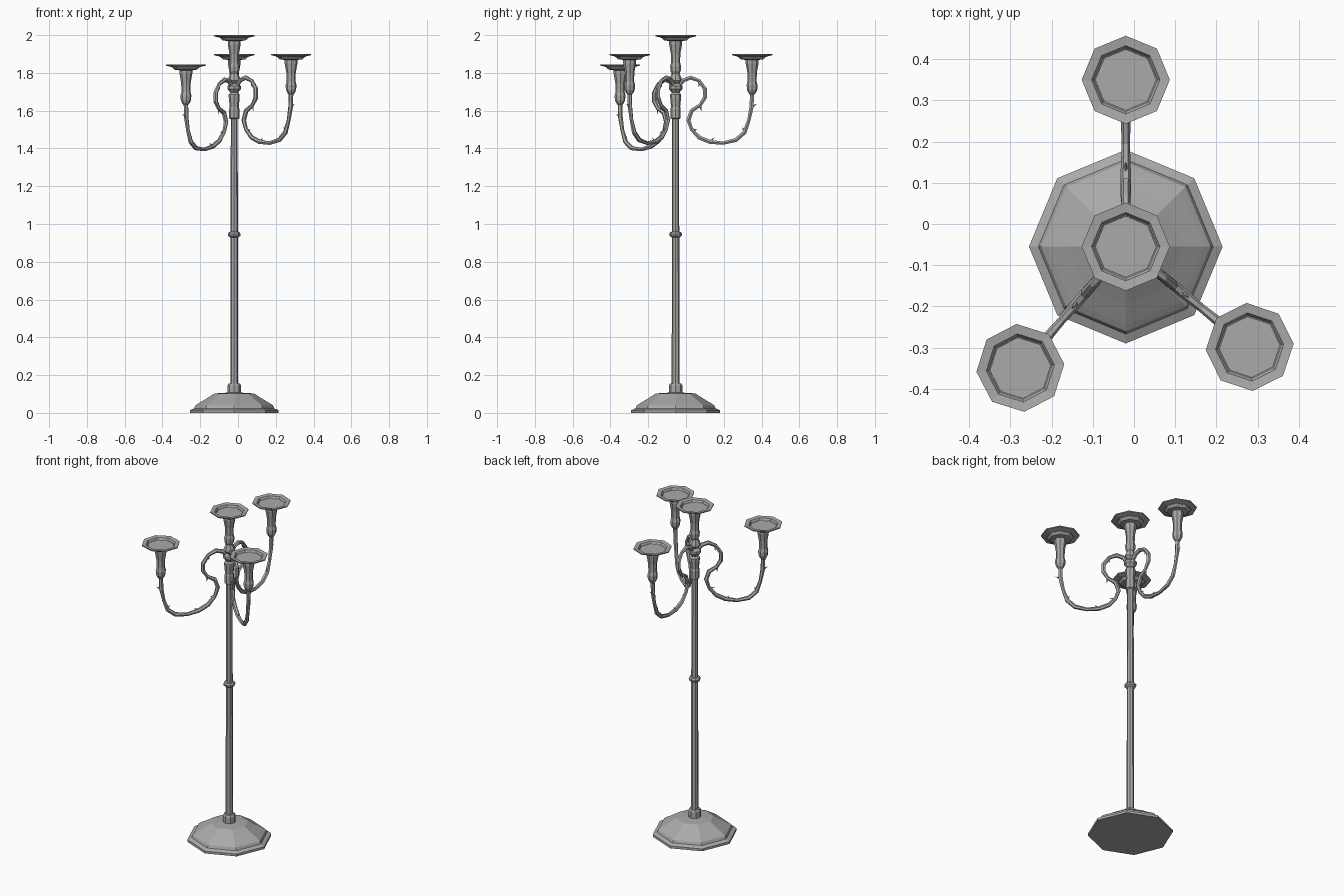
import bpy, bmesh, math
from mathutils import Vector, Matrix

cube = bpy.data.objects.get("Cube")
if cube:
    bpy.data.objects.remove(cube, do_unlink=True)

GREY = (0.40, 0.40, 0.40, 1)
metal = bpy.data.materials.new("grey metal")
metal.use_nodes = True
metal.diffuse_color = GREY
metal.node_tree.nodes["Principled BSDF"].inputs["Base Color"].default_value = GREY

CENTRE = Vector((-0.02, -0.055, 0))


def finish(name, bm, location):
    bmesh.ops.recalc_face_normals(bm, faces=bm.faces)
    mesh = bpy.data.meshes.new(name)
    bm.to_mesh(mesh)
    bm.free()
    mesh.materials.append(metal)
    obj = bpy.data.objects.new(name, mesh)
    obj.location = location
    bpy.context.collection.objects.link(obj)
    return obj


def skin(bm, rings):
    """Bridge rings of points into a closed tube."""
    loops = [[bm.verts.new(p) for p in ring] for ring in rings]
    n = len(loops[0])
    for a, b in zip(loops, loops[1:]):
        for i in range(n):
            j = (i + 1) % n
            bm.faces.new((a[i], a[j], b[j], b[i]))
    bm.faces.new(loops[0])
    bm.faces.new(loops[-1])


def lathe(name, profile, location, turn=0, sides=8):
    bm = bmesh.new()
    angles = [turn + math.tau * i / sides for i in range(sides)]
    skin(bm, [[(r * math.cos(a), r * math.sin(a), z) for a in angles]
              for r, z in profile])
    return finish(name, bm, location)


def candle_holder(name, location, turn=0):
    """Waisted socket with a shallow octagonal dish; origin is the dish rim."""
    lathe(name + "_socket",
          [(0.012, -0.215), (0.02, -0.205), (0.027, -0.19), (0.029, -0.165),
           (0.024, -0.145), (0.025, -0.10), (0.032, -0.06), (0.034, -0.05),
           (0.034, -0.03), (0.027, -0.022)], location, turn)
    lathe(name + "_dish",
          [(0.03, -0.032), (0.06, -0.028), (0.075, -0.014), (0.107, -0.006),
           (0.107, 0), (0.083, -0.003), (0.076, -0.015)], location, turn)


# Base and pole
lathe("base",
      [(0.235, 0), (0.235, 0.014), (0.212, 0.024), (0.205, 0.04),
       (0.19, 0.05), (0.14, 0.08), (0.105, 0.103), (0.04, 0.107)], CENTRE)
lathe("base_collar",
      [(0.036, 0.1), (0.036, 0.145), (0.03, 0.155), (0.018, 0.157)], CENTRE)
lathe("pole", [(0.021, 0.15), (0.018, 1.6)], CENTRE)
lathe("pole_ring",
      [(0.018, 0.927), (0.032, 0.937), (0.034, 0.947), (0.028, 0.957),
       (0.018, 0.96)], CENTRE)
lathe("arm_hub",
      [(0.018, 1.555), (0.027, 1.56), (0.027, 1.61), (0.024, 1.62),
       (0.029, 1.67), (0.029, 1.685), (0.02, 1.695), (0.036, 1.715),
       (0.036, 1.73), (0.022, 1.745), (0.034, 1.76), (0.03, 1.775),
       (0.02, 1.80)], CENTRE)
candle_holder("centre", CENTRE + Vector((0, 0, 2.0)))

# Curled arm path: distance from the pole, height
PATH = [(0.015, 1.725), (0.04, 1.76), (0.08, 1.775), (0.125, 1.758),
        (0.155, 1.715), (0.155, 1.67), (0.13, 1.63), (0.085, 1.60),
        (0.068, 1.55), (0.085, 1.50), (0.125, 1.458), (0.18, 1.435),
        (0.25, 1.428), (0.32, 1.445), (0.365, 1.485), (0.388, 1.55),
        (0.402, 1.62), (0.405, 1.70)]
THORNS = [(3, 1), (6, -1), (9, -1), (11, -1), (14, -1), (16, 1)]


def arm(name, angle, reach, drop, rim, turn):
    out = Vector((math.cos(angle), math.sin(angle), 0))
    side = Vector((-out.y, out.x, 0))
    up = Vector((0, 0, 1))
    scale = reach / PATH[-1][0]
    pts = [out * d * scale + up * (z - drop * d / PATH[-1][0]) for d, z in PATH]
    bm = bmesh.new()
    rings, frames = [], []
    for i, p in enumerate(pts):
        along = (pts[min(i + 1, len(pts) - 1)] - pts[max(i - 1, 0)]).normalized()
        normal = side.cross(along)
        radius = 0.0125 if i % 3 else 0.010
        frames.append((p, along, normal))
        rings.append([p + radius * (math.cos(a) * side + math.sin(a) * normal)
                      for a in (math.tau * k / 6 for k in range(6))])
    skin(bm, rings)
    # Thorns lean along the arm
    for i, sign in THORNS:
        p, along, normal = frames[i]
        axis = (normal * sign + along * 0.7).normalized()
        spin = axis.to_track_quat('Z', 'Y').to_matrix().to_4x4()
        bmesh.ops.create_cone(bm, cap_ends=True, segments=4, radius1=0.008,
                              radius2=0, depth=0.034,
                              matrix=Matrix.Translation(p + axis * 0.017) @ spin)
    finish(name + "_arm", bm, CENTRE)
    candle_holder(name, CENTRE + out * reach + up * rim, turn)


arm("back", math.radians(90), 0.405, 0, 1.90, 0)
arm("front_left", math.radians(-39), 0.387, 0, 1.90, math.radians(4))
arm("front_right", math.radians(-131), 0.39, 0.055, 1.845, math.radians(5))
